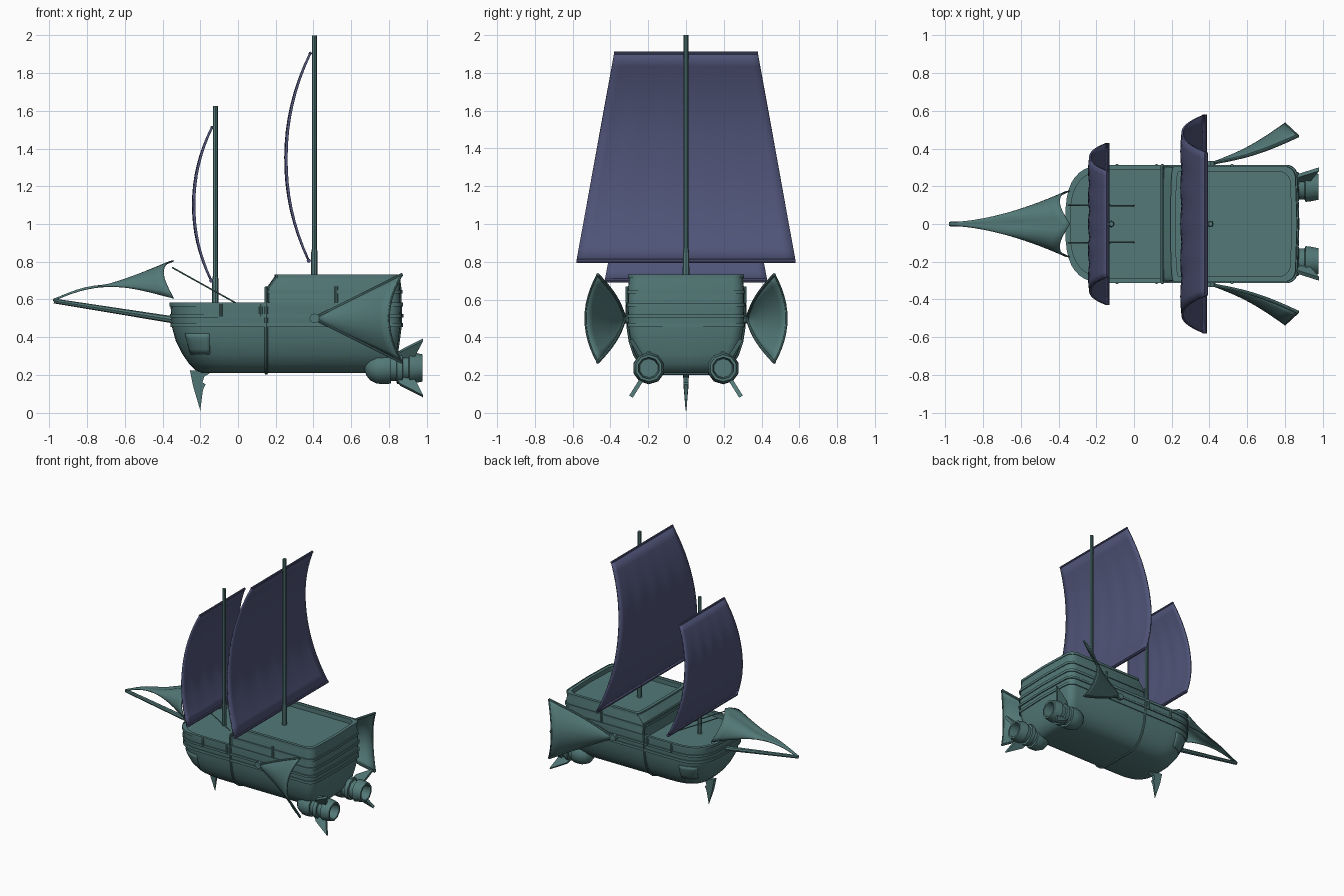
import bpy, bmesh, math
from mathutils import Vector

if "Cube" in bpy.data.objects:
    bpy.data.objects.remove(bpy.data.objects["Cube"])


def material(name, col):
    m = bpy.data.materials.new(name)
    m.diffuse_color = (*col, 1)
    m.use_nodes = True
    m.node_tree.nodes["Principled BSDF"].inputs["Base Color"].default_value = m.diffuse_color
    return m


TEAL = material("teal_paint", (0.085, 0.19, 0.185))
CLOTH = material("dark_cloth", (0.08, 0.09, 0.19))


def finish(ob, mat, angle=35):
    ob.data.materials.append(mat)
    bpy.ops.object.select_all(action='DESELECT')
    ob.select_set(True)
    bpy.context.view_layer.objects.active = ob
    if ob.type == 'CURVE':
        bpy.ops.object.convert(target='MESH')
    bpy.ops.object.shade_smooth_by_angle(angle=math.radians(angle))
    return ob


def mesh(name, verts, faces, mat=TEAL, thick=0, angle=35):
    me = bpy.data.meshes.new(name)
    me.from_pydata([tuple(v) for v in verts], [], faces)
    bm = bmesh.new()
    bm.from_mesh(me)
    bmesh.ops.recalc_face_normals(bm, faces=bm.faces)
    bm.to_mesh(me)
    bm.free()
    ob = bpy.data.objects.new(name, me)
    bpy.context.collection.objects.link(ob)
    if thick:
        s = ob.modifiers.new("thickness", 'SOLIDIFY')
        s.thickness, s.offset = thick, 0
    return finish(ob, mat, angle)


def loft(name, rings, caps=True, mat=TEAL, angle=35):
    n = len(rings[0])
    faces = [(k*n+i, k*n+(i+1) % n, (k+1)*n+(i+1) % n, (k+1)*n+i)
             for k in range(len(rings)-1) for i in range(n)]
    if caps:
        faces += [tuple(range(n)), tuple(range((len(rings)-1)*n, len(rings)*n))]
    return mesh(name, [p for r in rings for p in r], faces, mat, 0, angle)


def grid(name, fn, nu, nv, mat, thick):
    verts = [fn(i/nu, j/nv) for i in range(nu+1) for j in range(nv+1)]
    w = nv+1
    faces = [(i*w+j, i*w+j+1, (i+1)*w+j+1, (i+1)*w+j) for i in range(nu) for j in range(nv)]
    return mesh(name, verts, faces, mat, thick)


def tube(name, pts, r, mat=TEAL, radii=None):
    cu = bpy.data.curves.new(name, 'CURVE')
    cu.dimensions, cu.bevel_depth, cu.bevel_resolution, cu.use_fill_caps = '3D', r, 2, True
    sp = cu.splines.new('POLY')
    sp.points.add(len(pts)-1)
    for i, p in enumerate(pts):
        sp.points[i].co = (*p, 1)
        sp.points[i].radius = radii[i] if radii else 1
    ob = bpy.data.objects.new(name, cu)
    bpy.context.collection.objects.link(ob)
    return finish(ob, mat)


def outline(z, xf, xb, w, bow=0.25, off=0.0):
    """Deck plan at height z: rounded bow, straight sides, rounded stern corners."""
    xf, xb, w, c = xf-off, xb+off, w+off, 0.06
    half = []
    for i in range(11):
        a = i/10*math.pi/2
        half.append((xf+bow*(1-max(math.cos(a), 0)**(2/3)), w*math.sin(a)**(2/3)))
    for i in range(6):
        a = i/5*math.pi/2
        half.append((xb-c+c*math.sin(a), w-c+c*math.cos(a)))
    half.append((xb+0.008, 0))
    return [(x, y, z) for x, y in half] + [(x, -y, z) for x, y in half[-2:0:-1]]


# hull: height, bow x, stern x, half width
LV = [(.21, -.19, .77, .15), (.225, -.225, .80, .195), (.26, -.26, .825, .24), (.31, -.295, .84, .27),
      (.38, -.33, .85, .293), (.46, -.352, .86, .305), (.58, -.358, .862, .308)]
loft("hull", [outline(*l) for l in LV] + [outline(.58, -.338, .842, .288), outline(.55, -.338, .842, .288)])

# raised stern castle with sunken deck
CA = [(.55, .15, .86, .307), (.66, .15, .858, .306), (.73, .20, .85, .30)]
loft("stern_castle", [outline(*l, bow=.02) for l in CA]
     + [outline(.73, .222, .828, .278, .02), outline(.695, .222, .828, .278, .02)])


def band(name, z0, z1, lv, off, bow=0.25):
    loft(name, [outline(z0, *lv, bow), outline(z0, *lv, bow, off),
                outline(z1, *lv, bow, off), outline(z1, *lv, bow)], caps=False)


# rubbing strakes
band("strake_low", .455, .475, LV[5][1:], .007)
band("strake_mid", .505, .522, LV[5][1:], .009)
band("strake_top", .563, .583, LV[6][1:], .006)
band("castle_strake", .632, .65, CA[1][1:], .007, .02)
band("castle_rail", .715, .733, CA[2][1:], .006, .02)

# hull rib and short side posts
side = [(.15, l[3]+.002, l[0]) for l in LV] + [(.15, .307, .665)]
tube("hull_rib", [(x, -y, z) for x, y, z in side[::-1]] + side, .009)
tube("castle_front_beam", [(.15, -.307, .662), (.15, .307, .662)], .009)
for s in (-1, 1):
    for x, z0, z1 in ((-.09, .51, .575), (.12, .51, .575), (.52, .58, .67)):
        tube("side_post", [(x, s*.31, z0), (x, s*.31, z1)], .009)

# masts
for name, x, z0, z1 in (("main_mast", .405, .69, 2.0), ("fore_mast", -.12, .545, 1.625)):
    tube(name, [(x, 0, z0), (x, 0, z0+.16), (x, 0, z0+.18), (x, 0, z1)], .013, TEAL, [1.35, 1.3, 1, 1])


# square sails with panels and yards
def sail(name, xt, zt, wt, xb, zb, wb, belly):
    def f(u, v):
        x = xt+(xb-xt)*u - belly*(1-abs(2*u-1)**2.1) - .006*abs(math.sin(v*5*math.pi))*math.sin(u*math.pi)
        return (x, (2*v-1)*(wt+(wb-wt)*u), zt+(zb-zt)*u)
    grid(name, f, 16, 20, CLOTH, .012)
    tube(name+"_top_yard", [(xt, -wt, zt), (xt, wt, zt)], .009, CLOTH)
    tube(name+"_bottom_yard", [(xb, -wb, zb), (xb, wb, zb)], .011, CLOTH)


sail("main_sail", .383, 1.905, .38, .375, .805, .58, .122)
sail("fore_sail", -.138, 1.512, .28, -.142, .70, .43, .092)

# bowsprit, jib and its ropes
tube("bowsprit", [(-.33, 0, .49), (-.975, 0, .592)], .017, TEAL, [1.1, .75])


def jib(u, v):
    a = (2*v-1)*math.pi/2
    w = .007+.168*u**1.7
    ridge = .60+.205*u - .02*math.sin(math.pi*u)
    foot = .59+.085*math.sin(math.pi*u)*(1-.35*u)+.015*u
    x = -.98+.64*u - .055*u*math.sin(abs(2*v-1)*math.pi)
    return (x, w*math.sin(a), foot+(max(ridge-foot, .008))*math.cos(a))


grid("jib_sail", jib, 14, 16, TEAL, .006)
for s in (-1, 1):
    tube("jib_rope", [(-.35, s*.10, .77), (0, s*.097, .575)], .004)

# fan shaped side fins with spars
for s in (-1, 1):
    P = Vector((.405, s*.32, .50))

    def edge(v):
        t = 2*v-1
        return Vector((.80+.07*t*t, s*(.533-.065*t*t), .50+.232*t))

    def fin(u, v):
        p = P.lerp(edge(v), .03+.97*u)
        p.y -= s*.02*math.sin(math.pi*u)
        return p
    grid("side_fin", fin, 8, 12, TEAL, .007)
    for v in (0, 1):
        tube("fin_spar", [fin(i/8, v) for i in range(9)], .009)
    tube("fin_trailing_edge", [edge(i/12) for i in range(13)], .005)
    tube("fin_pivot", [(.405, s*.29, .5), (.405, s*.335, .5)], .026)

# engine pods: turned profile (x, radius) with hollow nozzle
PROF = [(.672, .012), (.68, .04), (.70, .065), (.735, .083), (.775, .086), (.81, .083), (.812, .07),
        (.84, .07), (.842, .084), (.872, .084), (.875, .07), (.905, .072), (.91, .084), (.94, .08),
        (.978, .072), (.978, .058), (.90, .05)]
for s in (-1, 1):
    cy, cz, n = s*.197, .237, 10
    loft("engine_pod", [[(x, cy+r*math.cos((i+.5)*2*math.pi/n), cz+r*math.sin((i+.5)*2*math.pi/n))
                         for i in range(n)] for x, r in PROF], angle=40)
    # swept tail fins
    for ang in (58, -58):
        d = Vector((0, s*math.cos(math.radians(ang)), math.sin(math.radians(ang))))
        c = Vector((0, cy, cz))
        t = Vector((0, -d.z, d.y))*.011
        quad = [c+d*r+Vector((x, 0, 0)) for x, r in ((.83, .06), (.86, .105), (.982, .178), (.97, .15), (.93, .06))]
        loft("engine_fin", [[p-t for p in quad], [p+t for p in quad]])
    # strut into hull
    tube("engine_strut", [(.76, s*.19, .25), (.74, s*.14, .31)], .035)
    # band clamp block
    tube("engine_clamp", [(.80, cy, cz+.075), (.875, cy, cz+.075)], .016)

# keel spike: x, z, half thickness
keel = [(-.255, .225, .016), (-.238, .14, .013), (-.20, .012, .002), (-.186, .12, .010),
        (-.172, .15, .012), (-.188, .16, .012), (-.18, .19, .014), (-.14, .215, .016)]
loft("keel_spike", [[(x, s*t, z) for x, z, t in keel] for s in (-1, 1)])

# side hatch following the bow curve
for s in (-1, 1):
    def hatch(u, v):
        z = .31+.11*v
        for a, b in zip(LV, LV[1:]):
            if a[0] <= z <= b[0]:
                k = (z-a[0])/(b[0]-a[0])
                xf, w = a[1]+(b[1]-a[1])*k, a[3]+(b[3]-a[3])*k
        x = -.25+.10*u - .03*v*(1-u)
        q = max(0, 1-(x-xf)/.25)
        return (x, s*(w*(1-q**3)**(1/3)+.001), z)
    grid("side_hatch", hatch, 6, 4, TEAL, .008)
